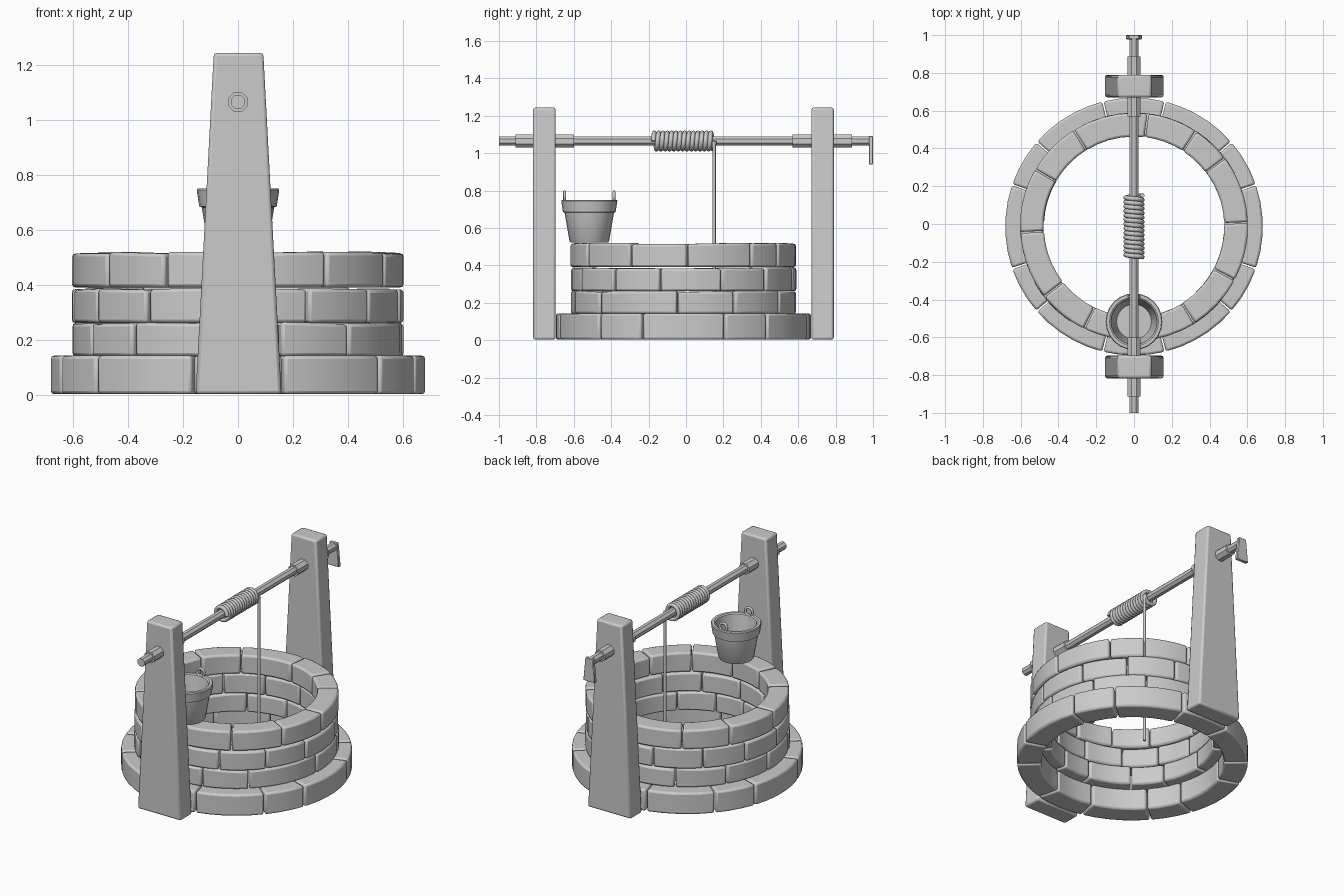
import bpy, bmesh, math, random
from mathutils import Matrix, Vector

random.seed(4)
cube = bpy.data.objects.get("Cube")
if cube:
    bpy.data.objects.remove(cube, do_unlink=True)

GREY = (0.6, 0.6, 0.6, 1)
grey = bpy.data.materials.new("plain grey")
grey.use_nodes = True
grey.diffuse_color = GREY
grey.node_tree.nodes["Principled BSDF"].inputs["Base Color"].default_value = GREY

WALL_Y = -0.014
AXLE_Z = 1.065


def finish(name, bm, bevel=0, segments=2, angle=35):
    bmesh.ops.recalc_face_normals(bm, faces=bm.faces)
    mesh = bpy.data.meshes.new(name)
    bm.to_mesh(mesh)
    bm.free()
    mesh.materials.append(grey)
    obj = bpy.data.objects.new(name, mesh)
    bpy.context.collection.objects.link(obj)
    if bevel:
        mod = obj.modifiers.new("worn edges", "BEVEL")
        mod.width, mod.segments = bevel, segments
        mod.limit_method = "ANGLE"
        mod.angle_limit = math.radians(40)
    bpy.ops.object.select_all(action="DESELECT")
    obj.select_set(True)
    bpy.context.view_layer.objects.active = obj
    bpy.ops.object.shade_smooth_by_angle(angle=math.radians(angle))
    return obj


def add_stone(bm, a0, a1, inner, outer, z0, z1, h0, h1):
    """Curved block between two angles; h0 and h1 lift its top at each end."""
    steps = max(2, round((a1 - a0) / 7))
    rings = []
    for i in range(steps + 1):
        t = i / steps
        a = math.radians(a0 + (a1 - a0) * t)
        top = z1 + h0 + (h1 - h0) * t
        rings.append([bm.verts.new((r * math.cos(a), r * math.sin(a) + WALL_Y, z))
                      for r, z in ((inner, z0), (outer, z0), (outer, top), (inner, top))])
    for p, q in zip(rings, rings[1:]):
        for k in range(4):
            n = (k + 1) % 4
            bm.faces.new((p[k], p[n], q[n], q[k]))
    bm.faces.new(rings[0])
    bm.faces.new(rings[-1][::-1])


def stone_course(name, joints, inner, outer, z0, z1, wobble):
    bm = bmesh.new()
    gap = 0.35
    for a, b in zip(joints, joints[1:] + [joints[0] + 360]):
        push = random.uniform(-wobble, wobble) * 0.6
        add_stone(bm, a + gap, b - gap, inner + push, outer + push, z0, z1,
                  random.uniform(-wobble, wobble), random.uniform(-wobble, wobble))
    finish(name, bm, 0.012)


# Stone ring wall: wide footing and three courses
stone_course("footing_stones", [19, 41, 76, 104, 139, 161, 199, 221, 256, 284, 319, 341],
             0.54, 0.682, 0.003, 0.143, 0)
stone_course("lower_wall_stones", [27, 58, 88, 118, 148, 178, 208, 231, 262, 285, 312, 357],
             0.48, 0.602, 0.141, 0.262, 0.006)
stone_course("middle_wall_stones", [20, 47, 75, 105, 134, 160, 187, 212, 237, 265, 295, 322, 348],
             0.48, 0.602, 0.262, 0.388, 0.006)
stone_course("upper_wall_stones", [2, 37, 57, 83, 122, 150, 183, 218, 244, 272, 302, 332],
             0.478, 0.603, 0.391, 0.517, 0.004)


# Tapered posts
def post(name, y):
    bm = bmesh.new()
    bmesh.ops.create_cube(bm, size=1)
    for v in bm.verts:
        half = 0.09 if v.co.z > 0 else 0.156
        v.co = Vector((math.copysign(half, v.co.x) + 0.002, y + v.co.y * 0.12,
                       1.244 if v.co.z > 0 else 0.003))
    finish(name, bm, 0.012)


post("front_post", -0.757)
post("back_post", 0.73)


# Eight-sided axle parts
def axle_part(name, y0, y1, radius):
    bm = bmesh.new()
    turn = (Matrix.Translation((0, (y0 + y1) / 2, AXLE_Z)) @ Matrix.Rotation(math.pi / 2, 4, "X")
            @ Matrix.Rotation(math.pi / 8, 4, "Z"))
    bmesh.ops.create_cone(bm, cap_ends=True, segments=8, radius1=radius, radius2=radius,
                          depth=y1 - y0, matrix=turn)
    finish(name, bm)


axle_part("axle", -1.0, 0.99, 0.027)
axle_part("front_sleeve", -0.912, -0.6, 0.038)
axle_part("back_sleeve", 0.57, 0.887, 0.038)

# Crank plate, wider at its lower end
bm = bmesh.new()
bmesh.ops.create_cube(bm, size=1)
for v in bm.verts:
    half = 0.027 if v.co.z > 0 else 0.042
    v.co = Vector((math.copysign(half, v.co.x), 0.989 + v.co.y * 0.022,
                   1.092 if v.co.z > 0 else 0.94))
finish("crank_plate", bm, 0.003, 1)


# Rope wound on the axle, with its free end hanging in the well
def tube(name, points, radius, sides=8, closed=False):
    bm = bmesh.new()
    rings, count = [], len(points)
    for i, p in enumerate(points):
        after = points[(i + 1) % count] if closed else points[min(i + 1, count - 1)]
        before = points[i - 1] if closed else points[max(i - 1, 0)]
        along = (after - before).normalized()
        side = along.cross(Vector((0, 1, 0))).normalized()
        up = side.cross(along)
        rings.append([bm.verts.new(p + radius * (side * math.cos(k * math.tau / sides)
                                                 + up * math.sin(k * math.tau / sides)))
                      for k in range(sides)])
    for p, q in zip(rings, rings[1:] + ([rings[0]] if closed else [])):
        for k in range(sides):
            n = (k + 1) % sides
            bm.faces.new((p[k], p[n], q[n], q[k]))
    if not closed:
        bm.faces.new(rings[0])
        bm.faces.new(rings[-1])
    finish(name, bm, angle=60)


TURNS, STEPS, COIL = 14, 16, 0.044
path = []
for i in range(TURNS * STEPS + 1):
    a = i * math.tau / STEPS
    path.append(Vector((COIL * math.cos(a), -0.175 + 0.326 * i / (TURNS * STEPS),
                        AXLE_Z + COIL * math.sin(a))))
tube("wound_rope", path, 0.0125)
tube("hanging_rope", [Vector((0.046, 0.151, z)) for z in (AXLE_Z, 0.07)], 0.009)

# Bucket: hollow turned shell with a rim band
BUCKET_Y = -0.517
profile = [(0, 0.522), (0.1, 0.522), (0.106, 0.53), (0.132, 0.682), (0.141, 0.686), (0.15, 0.745),
           (0.146, 0.751), (0.13, 0.751), (0.122, 0.745), (0.092, 0.545), (0, 0.545)]
bm = bmesh.new()
verts = [bm.verts.new((r, BUCKET_Y, z)) for r, z in profile]
edges = [bm.edges.new(pair) for pair in zip(verts, verts[1:])]
bmesh.ops.spin(bm, geom=verts + edges, cent=(0, BUCKET_Y, 0), axis=(0, 0, 1),
               angle=math.tau, steps=24, use_duplicate=False)
bmesh.ops.remove_doubles(bm, verts=bm.verts, dist=0.0005)
finish("bucket", bm)

# Bucket handle rings
for label, dy in (("front", -0.132), ("back", 0.132)):
    ring = [Vector((0.026 * math.cos(k * math.tau / 16), BUCKET_Y + dy,
                    0.767 + 0.026 * math.sin(k * math.tau / 16))) for k in range(16)]
    tube(label + "_bucket_ring", ring, 0.008, closed=True)
